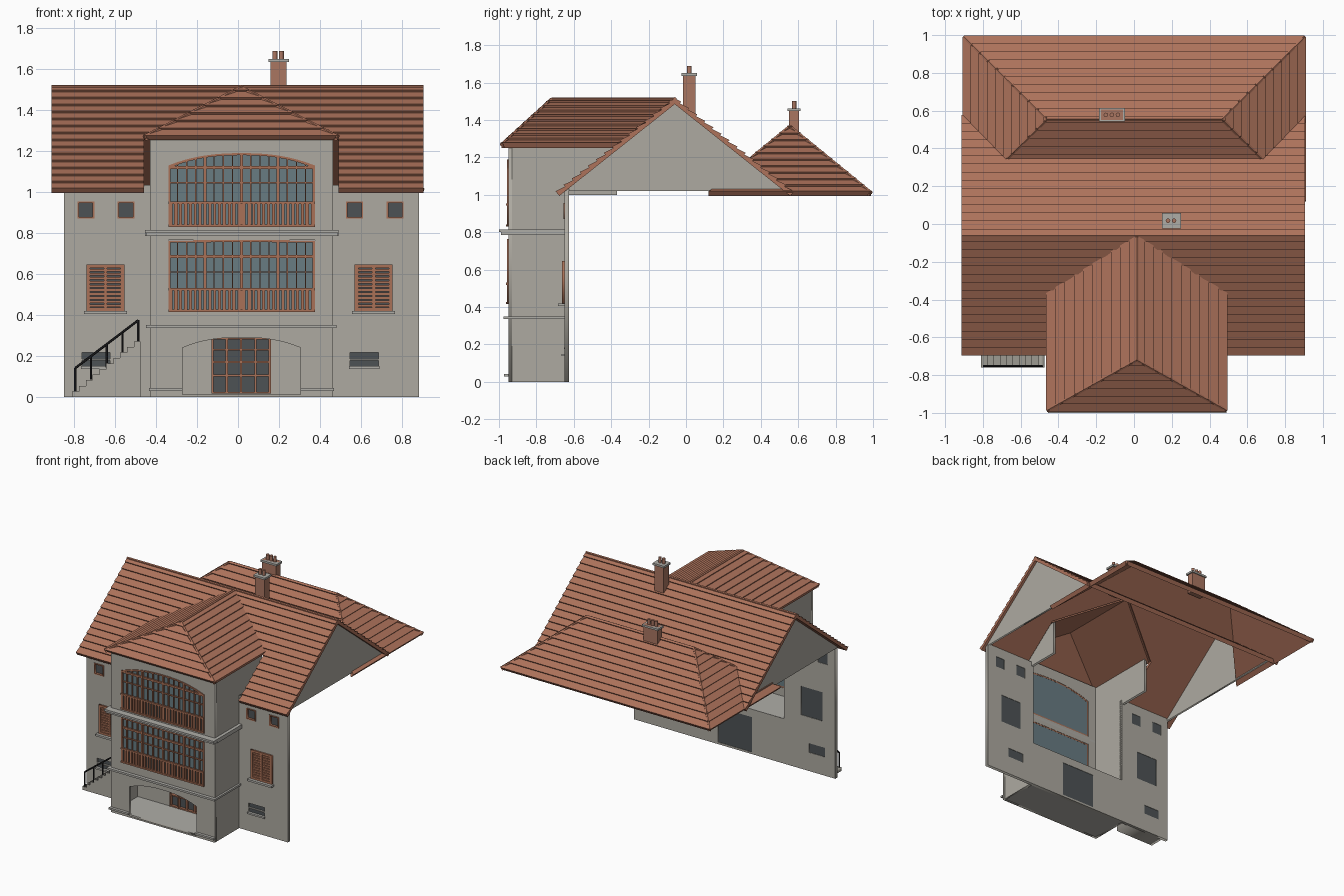
import bpy, bmesh, math
from mathutils import Matrix, Vector

cube = bpy.data.objects.get("Cube")
if cube:
    bpy.data.objects.remove(cube, do_unlink=True)


def material(name, rgb):
    m = bpy.data.materials.new(name)
    m.use_nodes = True
    m.diffuse_color = (*rgb, 1)
    m.node_tree.nodes["Principled BSDF"].inputs["Base Color"].default_value = (*rgb, 1)
    return m


WALL = material("plaster", (0.42, 0.40, 0.355))
TILE = material("roof_tile", (0.42, 0.17, 0.105))
WOOD = material("painted_wood", (0.40, 0.165, 0.095))
BRICK = material("chimney_brick", (0.40, 0.18, 0.12))
STONE = material("stone_trim", (0.43, 0.42, 0.39))
GLASS = material("blue_glass", (0.14, 0.20, 0.225))
DARK = material("dark_glass", (0.075, 0.085, 0.09))
IRON = material("black_iron", (0.015, 0.015, 0.017))


def finish(name, bm, mat):
    bmesh.ops.recalc_face_normals(bm, faces=bm.faces[:])
    me = bpy.data.meshes.new(name)
    bm.to_mesh(me)
    bm.free()
    me.materials.append(mat)
    ob = bpy.data.objects.new(name, me)
    bpy.context.collection.objects.link(ob)
    return ob


def boxes(name, items, mat):
    """Each item is x0, x1, y0, y1, z0, z1."""
    bm = bmesh.new()
    for x0, x1, y0, y1, z0, z1 in items:
        m = Matrix.Translation(((x0 + x1) / 2, (y0 + y1) / 2, (z0 + z1) / 2))
        bmesh.ops.create_cube(bm, size=1, matrix=m @ Matrix.Diagonal((x1 - x0, y1 - y0, z1 - z0, 1)))
    return finish(name, bm, mat)


def bars(name, segments, radius, mat, sides=6):
    bm = bmesh.new()
    for a, b in segments:
        a, b = Vector(a), Vector(b)
        m = Matrix.Translation((a + b) / 2) @ (b - a).to_track_quat('Z', 'Y').to_matrix().to_4x4()
        bmesh.ops.create_cone(bm, cap_ends=True, segments=sides, radius1=radius, radius2=radius,
                              depth=(b - a).length, matrix=m)
    return finish(name, bm, mat)


def panel(name, outlines, lo, hi, mat, side=False):
    """Flat outline with holes, extruded along y (or along x when side is set)."""
    cu = bpy.data.curves.new(name, 'CURVE')
    cu.dimensions, cu.fill_mode, cu.extrude = '2D', 'BOTH', (hi - lo) / 2
    for pts in outlines:
        sp = cu.splines.new('POLY')
        sp.points.add(len(pts) - 1)
        for p, (u, v) in zip(sp.points, pts):
            p.co = (u, v, 0, 1)
        sp.use_cyclic_u = True
    tmp = bpy.data.objects.new(name, cu)
    bpy.context.collection.objects.link(tmp)
    me = bpy.data.meshes.new_from_object(tmp.evaluated_get(bpy.context.evaluated_depsgraph_get()))
    bpy.data.objects.remove(tmp)
    mid = (lo + hi) / 2
    if side:
        me.transform(Matrix(((0, 0, 1, mid), (1, 0, 0, 0), (0, 1, 0, 0), (0, 0, 0, 1))))
    else:
        me.transform(Matrix(((1, 0, 0, 0), (0, 0, -1, mid), (0, 1, 0, 0), (0, 0, 0, 1))))
    bm = bmesh.new()
    bm.from_mesh(me)
    bmesh.ops.remove_doubles(bm, verts=bm.verts[:], dist=1e-5)
    return finish(name, bm, mat)


def rect(x0, x1, z0, z1):
    return [(x0, z0), (x1, z0), (x1, z1), (x0, z1)]


def arch_z(x, x0, x1, zs, zt):
    t = 2 * (x - x0) / (x1 - x0) - 1
    return zs + (zt - zs) * (1 - abs(t) ** 2.4)


def arch(x0, x1, z0, zs, zt, n=16):
    top = [x1 + (x0 - x1) * i / n for i in range(n + 1)]
    return [(x0, z0), (x1, z0)] + [(x, arch_z(x, x0, x1, zs, zt)) for x in top]


def tiled(name, polys, z0, lift=0.012, thick=0.02):
    """Roof planes cut into overlapping tile courses, over a flat lining."""
    out = bmesh.new()

    def slab(top, n):
        low = [out.verts.new(p - n * thick) for p in top]
        up = [out.verts.new(p) for p in top]
        out.faces.new(up)
        out.faces.new(low[::-1])
        for i in range(len(up)):
            j = (i + 1) % len(up)
            out.faces.new((up[i], low[i], low[j], up[j]))

    for poly in polys:
        bm = bmesh.new()
        f = bm.faces.new([bm.verts.new(p) for p in poly])
        f.normal_update()
        n = f.normal.copy() if f.normal.z > 0 else -f.normal
        slab([Vector(p) for p in poly], n)
        dz = 0.055 * math.sqrt(1 - n.z ** 2)
        for k in range(1, 40):
            bmesh.ops.bisect_plane(bm, geom=bm.verts[:] + bm.edges[:] + bm.faces[:],
                                   plane_co=(0, 0, z0 + k * dz), plane_no=(0, 0, 1))
        for f in bm.faces:
            k = math.floor((f.calc_center_median().z - z0) / dz)
            slab([v.co + n * lift * (1 - (v.co.z - z0) / dz + k) for v in f.verts], n)
        bm.free()
    return finish(name, out, TILE)


# Main wall with window holes, open behind the projecting bay
small = [rect(a, a + 0.083, 0.87, 0.955) for a in (-0.785, -0.588, 0.528, 0.726)]
mid = [rect(a, a + 0.185, 0.42, 0.645) for a in (-0.74, 0.57)]
cellar = [rect(a, a + 0.138, 0.145, 0.217) for a in (-0.762, 0.547)]
door = rect(-0.13, 0.16, 0.015, 0.288)
outer = [(-0.85, 0), (0.885, 0), (0.885, 1.035), (0.445, 1.035), (0.445, 0.35),
         (-0.41, 0.35), (-0.41, 1.035), (-0.85, 1.035)]
panel("main_wall", [outer, door] + small + mid + cellar, -0.65, -0.625, WALL)
panel("dark_panes", small + mid + cellar + [door], -0.638, -0.628, DARK)


def inset(r, d):
    (x0, z0), (x1, _), (_, z1), _ = r
    return rect(x0 + d, x1 - d, z0 + d, z1 - d)


for i, r in enumerate(small):
    panel(f"small_window_frame_{i}", [r, inset(r, 0.008)], -0.656, -0.638, WOOD)
for i, r in enumerate(mid):
    x0, z0 = r[0]
    x1, z1 = r[2]
    xm = (x0 + x1) / 2
    leaves = [rect(x0 + 0.018, xm - 0.008, z0 + 0.016, z1 - 0.016),
              rect(xm + 0.008, x1 - 0.018, z0 + 0.016, z1 - 0.016)]
    panel(f"shutter_frame_{i}", [r] + leaves, -0.662, -0.638, WOOD)
    boxes(f"shutter_slats_{i}", [(l[0][0], l[1][0], -0.658, -0.645, z0 + 0.018 + k * 0.0192, z0 + 0.031 + k * 0.0192)
                                 for l in leaves for k in range(10)], WOOD)
    boxes(f"window_sill_{i}", [(x0 - 0.012, x1 + 0.012, -0.685, -0.64, 0.405, 0.42)], STONE)
for i, r in enumerate(cellar):
    (x0, z0), (x1, z1) = r[0], r[2]
    boxes(f"cellar_window_{i}", [(x0, x1, -0.652, -0.636, z0 + 0.032, z0 + 0.039),
                                 (x0 - 0.005, x1 + 0.005, -0.665, -0.645, z0 - 0.008, z0 + 0.005)], STONE)

# Entrance door
boxes("door_frame", [(x - 0.005, x + 0.005, -0.66, -0.635, 0.015, 0.288) for x in (-0.125, -0.055, 0.015, 0.085, 0.155)]
      + [(-0.13, 0.16, -0.658, -0.635, z, z + 0.009) for z in (0.015, 0.1, 0.165, 0.225, 0.279)], WOOD)

# Projecting bay
X0, X1 = -0.34, 0.375
TOP = (0.83, 1.13, 1.19)
panel("bay_front_wall", [rect(-0.43, 0.465, 0, 1.275), arch(-0.27, 0.305, 0.012, 0.24, 0.29),
                         rect(X0, X1, 0.415, 0.765), arch(X0, X1, *TOP)], -0.95, -0.93, WALL)
side = [(-0.93, 0), (-0.64, 0), (-0.64, 1.0), (-0.37, 1.0), (-0.37, 1.27), (-0.93, 1.27)]
for label, lo in (("right", -0.43), ("left", 0.445)):
    panel(f"bay_{label}_wall", [side], lo, lo + 0.02, WALL, side=True)
boxes("porch_floor_and_ceiling", [(-0.42, 0.455, -0.945, -0.64, 0, 0.012), (-0.45, 0.48, -0.975, -0.626, 0.335, 0.35)], STONE)
boxes("bay_band", [(-0.45, 0.485, -0.99, -0.93, 0.785, 0.8), (-0.455, 0.49, -1.0, -0.93, 0.8, 0.815)]
      + [(a, a + 0.035, -0.95, -0.63, 0.785, 0.815) for a in (-0.455, 0.455)], STONE)
boxes("bay_plinth", [(-0.435, -0.27, -0.972, -0.95, 0.028, 0.042), (0.305, 0.47, -0.972, -0.95, 0.028, 0.042)], STONE)


# Bay glazing: frame, mullions, transoms and balustrade
def glazing(label, z0, zs, zt, transoms, rail):
    panel(f"{label}_glass", [arch(X0, X1, z0, zs, zt)], -0.938, -0.933, GLASS)
    panel(f"{label}_frame", [arch(X0, X1, z0, zs, zt),
                             arch(X0 + 0.01, X1 - 0.01, z0 + 0.01, zs - 0.01, zt - 0.01)], -0.956, -0.932, WOOD)
    parts = []
    for i in range(1, 16):
        x = X0 + (X1 - X0) * i / 16
        w = 0.007 if i % 4 == 0 else 0.003
        parts.append((x - w, x + w, -0.95 - w / 2, -0.934, z0, arch_z(x, X0, X1, zs, zt) - 0.004))
    parts += [(X0, X1, -0.951, -0.934, z - w, z + w) for z, w in transoms]
    boxes(f"{label}_mullions", parts, WOOD)
    n = 30
    pitch = (X1 - X0) / n
    boxes(f"{label}_balustrade", [(X0 + (i + 0.2) * pitch, X0 + (i + 0.8) * pitch, -0.958, -0.95, z0 + 0.005, rail)
                                  for i in range(n)]
          + [(X0, X1, -0.962, -0.948, z, z + 0.012) for z in (z0, rail - 0.006)], WOOD)


glazing("upper_window", *TOP, [(1.12, 0.007), (1.045, 0.003)], 0.948)
glazing("lower_window", 0.415, 0.764, 0.765, [(0.685, 0.007), (0.61, 0.003)], 0.525)

# Gable walls
for label, lo in (("right", -0.86), ("left", 0.87)):
    panel(f"gable_{label}", [[(-0.67, 1.02), (0.55, 1.02), (-0.06, 1.495)]], lo, lo + 0.015, WALL, side=True)

# Main roof, notched around the bay
E, R, S = 1.01, 1.51, 0.5 / 0.63
L, C, Q = -0.46, 0.015, 0.49


def main_z(y):
    return R - abs(y + 0.06) * S


def on_main(x, y):
    return (x, y, main_z(y))


tiled("main_roof", [
    [on_main(-0.912, -0.69), on_main(L, -0.69), on_main(L, -0.06), on_main(-0.912, -0.06)],
    [on_main(Q, -0.69), on_main(0.905, -0.69), on_main(0.905, -0.06), on_main(Q, -0.06)],
    [on_main(L, -0.365), on_main(C, -0.06), on_main(L, -0.06)],
    [on_main(Q, -0.365), on_main(Q, -0.06), on_main(C, -0.06)],
    [on_main(-0.912, 0.57), on_main(0.905, 0.57), on_main(0.905, -0.06), on_main(-0.912, -0.06)]], E)

# Bay roof
B = main_z(-0.365)
peak = (C, -0.72, R)
corners = [(L, -0.986, B), (Q, -0.986, B)]
tiled("bay_roof", [[corners[0], (L, -0.365, B), (C, -0.06, R), peak],
                   [corners[1], (Q, -0.365, B), (C, -0.06, R), peak],
                   [corners[0], corners[1], peak]], B)

# Rear hipped roof
H = 1.365
ridge = [(-0.46, 0.555, H), (0.465, 0.555, H)]
back = [(-0.9, 0.99, E), (0.903, 0.99, E)]
inner = [(-0.9, 0.12, E), (0.903, 0.12, E)]
cut = [Vector(r).lerp(Vector(f), 0.47) for r, f in zip(ridge, inner)]
tiled("rear_roof", [[back[0], back[1], ridge[1], ridge[0]],
                    [back[0], inner[0], ridge[0]], [back[1], inner[1], ridge[1]],
                    [ridge[0], ridge[1], cut[1], cut[0]]], E)

# Ridge and hip caps
bars("ridge_caps", [((-0.912, -0.06, R + 0.003), (0.905, -0.06, R + 0.003)), ((C, -0.06, R), peak), (corners[0], peak),
                    (corners[1], peak), (ridge[0], ridge[1]), (back[0], ridge[0]), (back[1], ridge[1]),
                    (ridge[0], cut[0]), (ridge[1], cut[1])], 0.01, TILE)


# Chimneys
def chimney(label, x0, x1, y0, y1, z0, z1, pots):
    boxes(f"{label}_stack", [(x0, x1, y0, y1, z0, z1)], BRICK)
    boxes(f"{label}_cap", [(x0 - 0.01, x1 + 0.01, y0 - 0.008, y1 + 0.008, z1 - 0.015, z1)], STONE)
    y = (y0 + y1) / 2
    bars(f"{label}_pots", [((x, y, z1), (x, y, z1 + 0.04)) for x in pots], 0.012, BRICK, 12)


chimney("main_chimney", 0.158, 0.238, -0.015, 0.05, 1.42, 1.65, (0.18, 0.212))
chimney("rear_chimney", -0.176, -0.058, 0.55, 0.605, 1.29, 1.462, (-0.149, -0.117, -0.085))

# Side stairs and handrail
steps, run, rise = 10, 0.0335, 0.027
profile = [(-0.475, 0), (-0.475, steps * rise)]
for k in range(steps, 0, -1):
    x = -0.81 + (k - 1) * run
    profile += [(x, k * rise), (x, (k - 1) * rise)]
panel("side_stairs", [profile], -0.76, -0.645, WALL)
rail = [(-0.795 + 0.077 * k, 0.14 + 0.0585 * k) for k in range(5)]
bars("handrail", [((rail[0][0], -0.752, rail[0][1]), (rail[4][0], -0.752, rail[4][1]))]
     + [((x, -0.752, z), (x, -0.752, z - 0.115)) for x, z in rail], 0.006, IRON)
